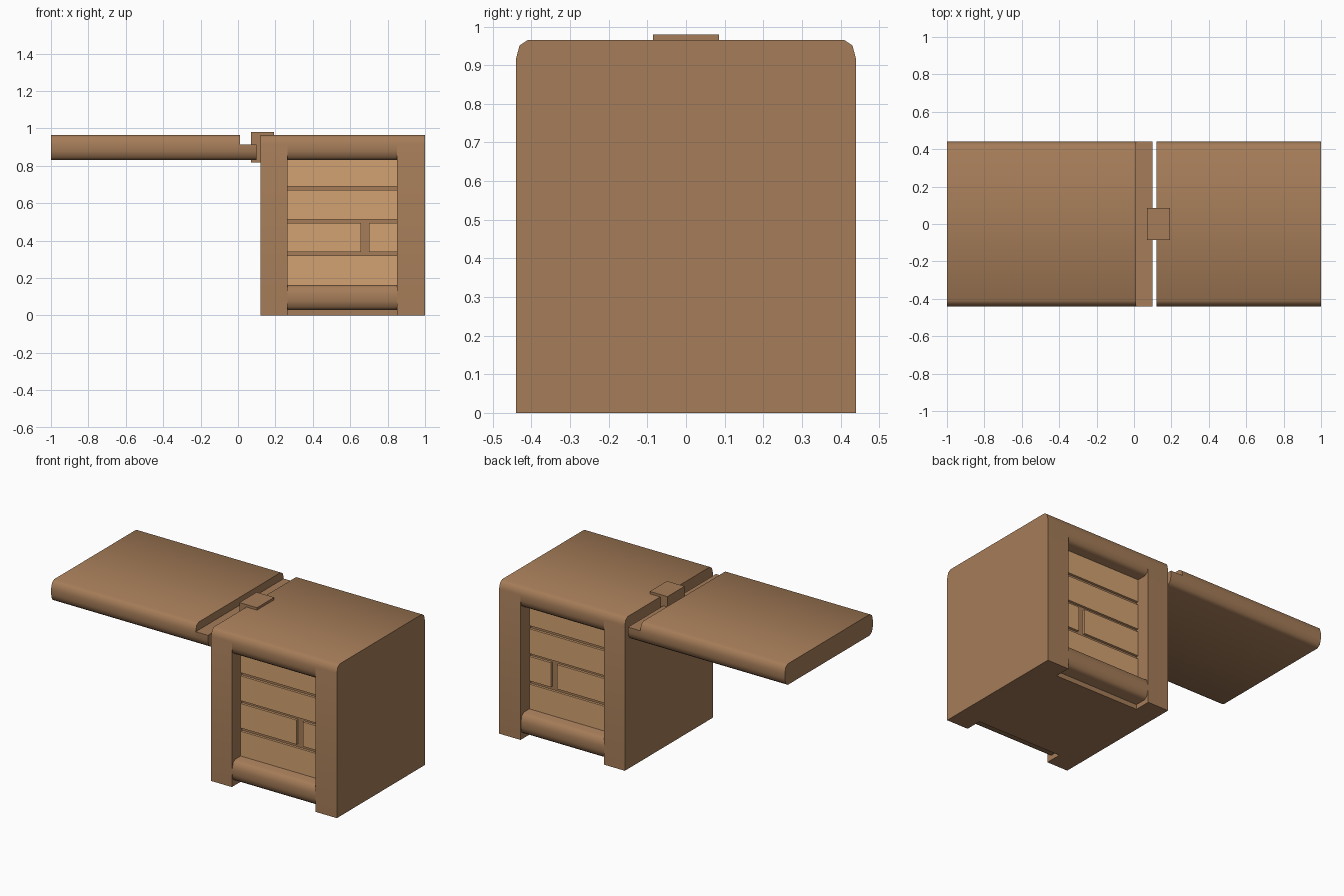
import bpy, bmesh

if "Cube" in bpy.data.objects:
    bpy.data.objects.remove(bpy.data.objects["Cube"])


def material(name, rgb):
    m = bpy.data.materials.new(name)
    m.diffuse_color = (*rgb, 1)
    m.use_nodes = True
    m.node_tree.nodes["Principled BSDF"].inputs["Base Color"].default_value = m.diffuse_color
    return m


BROWN = material("brown wood", (0.376, 0.202, 0.098))
LIGHT = material("light plank wood", (0.65, 0.36, 0.168))


def extrude_x(name, profile, x0, x1, mat):
    """Solid with a (y, z) profile running from x0 to x1."""
    bm = bmesh.new()
    a = [bm.verts.new((x0, y, z)) for y, z in profile]
    b = [bm.verts.new((x1, y, z)) for y, z in profile]
    n = len(profile)
    bm.faces.new(a)
    bm.faces.new(b)
    for i in range(n):
        j = (i + 1) % n
        bm.faces.new((a[i], a[j], b[j], b[i]))
    bmesh.ops.recalc_face_normals(bm, faces=bm.faces)
    me = bpy.data.meshes.new(name)
    bm.to_mesh(me)
    bm.free()
    me.materials.append(mat)
    ob = bpy.data.objects.new(name, me)
    bpy.context.collection.objects.link(ob)
    bpy.ops.object.select_all(action='DESELECT')
    ob.select_set(True)
    bpy.context.view_layer.objects.active = ob
    bpy.ops.object.shade_smooth_by_angle(angle=0.87)
    return ob


def box(name, x0, x1, y0, y1, z0, z1, mat):
    return extrude_x(name, [(y0, z0), (y1, z0), (y1, z1), (y0, z1)], x0, x1, mat)


def half(w, z0, z1, low=True, high=True):
    """Right half outline, bottom to top, with soft corners."""
    pts = [(w - .03, z0), (w - .009, z0 + .014), (w, z0 + .048)] if low else [(w, z0)]
    pts += [(w, z1 - .048), (w - .009, z1 - .014), (w - .03, z1)] if high else [(w, z1)]
    return pts


def full(pts):
    return pts + [(-y, z) for y, z in reversed(pts)]


W, TOP, SLAB = 0.44, 0.965, 0.832
L, A, B, R = 0.12, 0.265, 0.85, 1.0

# cabinet: end posts, top slab, bottom rail and recessed core
for name, x0, x1 in (("left_post", L, A), ("right_post", B, R)):
    extrude_x(name, full(half(W, 0, TOP, low=False)), x0, x1, BROWN)
extrude_x("top_slab", full(half(W, SLAB, TOP)), A, B, BROWN)
extrude_x("bottom_rail", full(half(W - .004, .03, .163)), A, B, BROWN)
box("core", A, B, -.337, .337, 0, .86, BROWN)

# planks on the front and back; one row is split
rows = [(.15, .32, [(A, B)]), (.34, .495, [(A, .657), (.70, B)]),
        (.513, .67, [(A, B)]), (.69, .84, [(A, B)])]
for side, s in (("front", -1), ("back", 1)):
    for i, (z0, z1, spans) in enumerate(rows):
        for k, (x0, x1) in enumerate(spans):
            y0, y1 = sorted((s * .33, s * .352))
            box(f"{side}_plank_{i}_{k}", x0, x1, y0, y1, z0, z1, LIGHT)

# fold-out leaf with lowered lip
extrude_x("leaf", full(half(W, SLAB, TOP)), -1, .012, BROWN)
extrude_x("leaf_lip", full(half(W, SLAB, .915, high=False)), .012, .098, BROWN)

# latch joining leaf and cabinet
box("latch", .07, .193, -.086, .086, .817, .98, BROWN)
